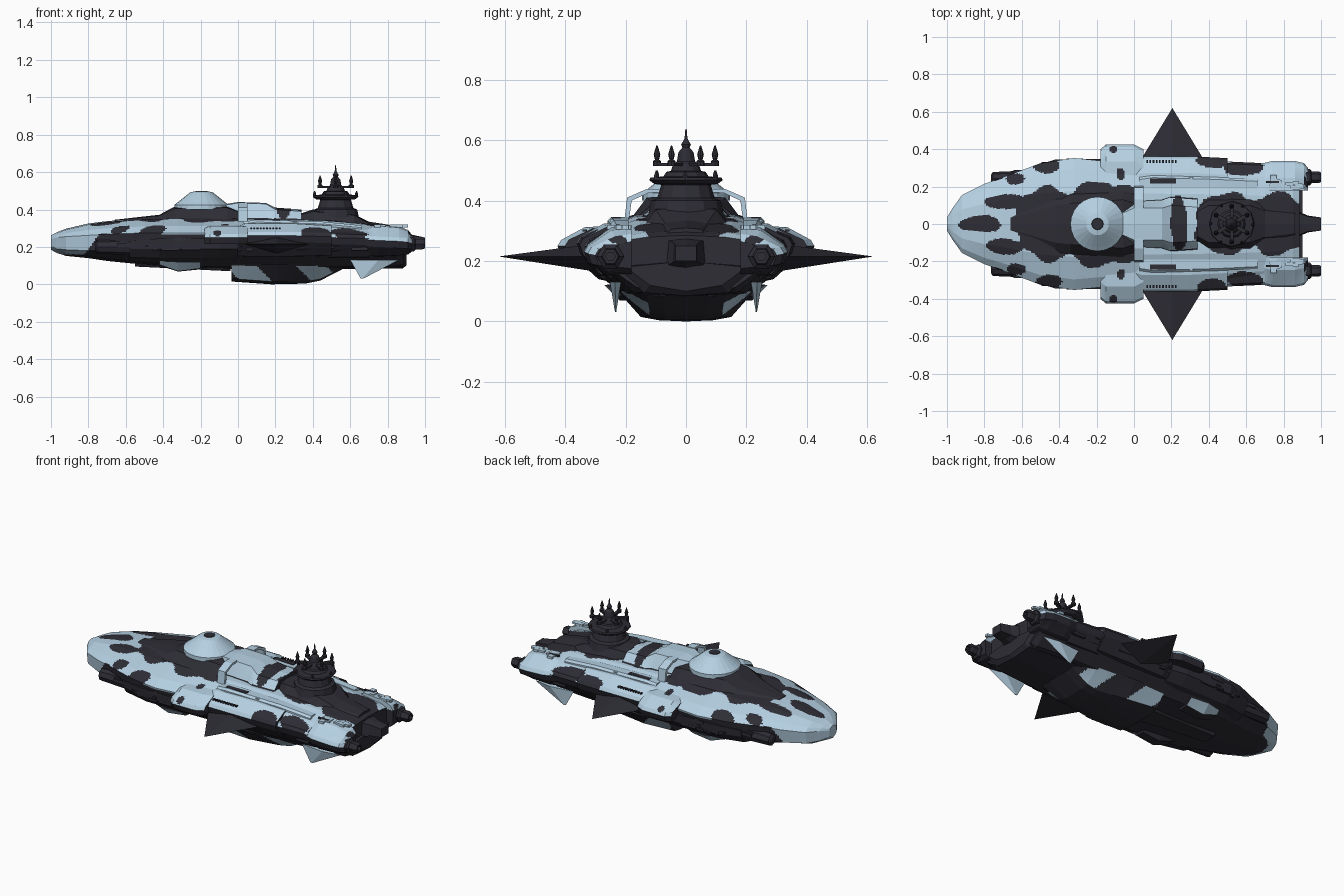
import bpy, bmesh, math, random
from mathutils import Vector, Matrix

if "Cube" in bpy.data.objects:
    bpy.data.objects.remove(bpy.data.objects["Cube"])
random.seed(4)

def material(name, rgb):
    m = bpy.data.materials.new(name)
    m.diffuse_color = (*rgb, 1)
    m.use_nodes = True
    m.node_tree.nodes["Principled BSDF"].inputs["Base Color"].default_value = m.diffuse_color
    return m
MATS = [material("pale_blue", (0.46, 0.63, 0.76)), material("charcoal", (0.027, 0.026, 0.036))]
LIGHT, DARK = 0, 1

def finish(bm, name, paint=DARK):
    bmesh.ops.recalc_face_normals(bm, faces=bm.faces)
    bm.normal_update()
    for f in bm.faces:
        f.material_index = paint(f.calc_center_median(), f.normal) if callable(paint) else paint
    me = bpy.data.meshes.new(name)
    bm.to_mesh(me)
    bm.free()
    for m in MATS:
        me.materials.append(m)
    ob = bpy.data.objects.new(name, me)
    bpy.context.collection.objects.link(ob)
    return ob

def loft(name, stations, paint=DARK, pair=False, step=0.01):
    """Skin cross-sections along x. pair=False: half sections mirrored into one body;
    pair=True: closed sections repeated on both sides."""
    if not callable(paint):
        step = 1
    rings = [p if pair else p + [(-y, z) for y, z in p[-2:0:-1]] for _, p in stations]
    xs = [s[0] for s in stations]
    n = len(rings[0])
    cuts = [max(1, math.ceil(max(math.dist(r[i], r[(i + 1) % n]) for r in rings) / step)) for i in range(n)]
    bm = bmesh.new()
    for side in ((1, -1) if pair else (1,)):
        rows = []
        for k in range(len(xs) - 1):
            m = max(1, math.ceil((xs[k + 1] - xs[k]) / step))
            for j in range(m + (k == len(xs) - 2)):
                t = j / m
                r = [Vector(a).lerp(Vector(b), t) for a, b in zip(rings[k], rings[k + 1])]
                row = []
                for i in range(n):
                    for c in range(cuts[i]):
                        p = r[i].lerp(r[(i + 1) % n], c / cuts[i])
                        row.append(bm.verts.new((xs[k] + t * (xs[k + 1] - xs[k]), side * p.x, p.y)))
                rows.append(row)
        for a, b in zip(rows, rows[1:]):
            for i in range(len(a)):
                j = (i + 1) % len(a)
                bm.faces.new((a[i], a[j], b[j], b[i]))
        bm.faces.new(rows[0])
        bm.faces.new(rows[-1])
    return finish(bm, name, paint)

def box_sec(y0, y1, z0, z1, c=0.012):
    return [(y0, z0), (y1 - c, z0), (y1, z0 + c), (y1, z1 - c), (y1 - c, z1), (y0, z1)]

def side_sec(y1, z0, zm, z1):
    """Sponson section: sloped top and undercut side, widest at height zm."""
    return [(.18, z0), (y1 - .07, z0 + .005), (y1 - .012, zm - .035), (y1, zm), (y1 - .012, zm + .02),
            (y1 - .09, z1 - .008), (.18, z1)]

def add_box(bm, x, y, z, sx, sy, sz):
    bmesh.ops.create_cube(bm, size=1, matrix=Matrix.Translation((x, y, z)) @ Matrix.Diagonal((sx, sy, sz, 1)))

def lathe(bm, profile, cx, cy, sides, axis="z", cz=0):
    rings = []
    for r, h in profile:
        ring = []
        for i in range(sides):
            a = math.tau * i / sides
            u, v = r * math.cos(a), r * math.sin(a)
            ring.append(bm.verts.new((cx + u, cy + v, cz + h) if axis == "z" else (cx + h, cy + u, cz + v)))
        rings.append(ring)
    for a, b in zip(rings, rings[1:]):
        for i in range(sides):
            j = (i + 1) % sides
            bm.faces.new((a[i], a[j], b[j], b[i]))
    bm.faces.new(rings[0])
    bm.faces.new(rings[-1])

# Camouflage: dark patches (x, |y|, radius x, radius y) over a pale upper side
SPOTS = [(-.82, 0, .11, .045), (-.45, 0, .2, .19), (-.69, .12, .11, .04), (-.46, .31, .07, .04),
         (-.63, .24, .05, .03), (-.2, .12, .14, .11), (-.06, .16, .08, .05), (.24, 0, .045, .15),
         (.42, .345, .085, .05), (.59, .30, .1, .045), (.49, 0, .17, .165), (.76, 0, .19, .165),
         (-.11, .40, .02, .02), (-.07, .27, .02, .03)]
def spotted(x, y):
    w = 1 + 0.13 * math.sin(31 * x + 17 * y) + 0.1 * math.sin(47 * y - 23 * x)
    return any(((x - a) / c) ** 2 + ((abs(y) - b) / d) ** 2 < w for a, b, c, d in SPOTS)
def camo(c, n):
    if c.x > 0.885 and n.x > 0.6:
        return DARK
    edge = 0.16 + 0.11 * min(1, max(0, (c.x + 0.82) / 0.08)) if c.x > -0.93 else 0
    return DARK if c.z < edge or spotted(c.x, c.y) else LIGHT
def pod_camo(c, n):
    return DARK if (c.z < 0.262 and n.z < .25) or n.x > 0.8 or spotted(c.x, c.y) else LIGHT

# Main hull: x, half width, top, upper edge, lower edge, bottom
HULL = [(-1, .035, .262, .24, .205, .185), (-.97, .085, .278, .25, .19, .168), (-.92, .155, .297, .255, .185, .152),
        (-.8, .215, .325, .262, .18, .14), (-.7, .25, .338, .268, .18, .125), (-.5, .325, .352, .275, .18, .105),
        (-.32, .353, .358, .275, .18, .09), (-.15, .335, .358, .275, .18, .082), (.1, .325, .355, .27, .18, .08),
        (.5, .315, .345, .265, .18, .08), (.7, .30, .325, .26, .18, .085), (.85, .28, .30, .255, .175, .085),
        (.885, .26, .285, .25, .17, .10)]
loft("main_hull", [(x, [(0, t), (w * .5, t - .006), (w * .84, u + .45 * (t - u)), (w, u), (w * .94, l),
                        (w * .62, b + .012), (0, b)]) for x, w, t, u, l, b in HULL], camo)
def hull_width(x):
    for a, b in zip(HULL, HULL[1:]):
        if a[0] <= x <= b[0]:
            return a[1] + (b[1] - a[1]) * (x - a[0]) / (b[0] - a[0])
    return 0.25

# Side sponsons, shoulder blocks and stern pods
loft("shoulder_blocks", [(-.18, side_sec(.40, .23, .25, .305)), (-.15, side_sec(.425, .22, .25, .32)),
                         (.0, side_sec(.425, .22, .25, .32)), (.05, side_sec(.40, .23, .25, .315))], pod_camo, True)
loft("side_sponsons", [(-.02, side_sec(.34, .15, .25, .315)), (.04, side_sec(.362, .145, .26, .332)),
                       (.3, side_sec(.362, .145, .26, .332)), (.5, side_sec(.352, .15, .255, .32))], pod_camo, True)
loft("deck_rails", [(.03, box_sec(.19, .25, .30, .335)), (.1, box_sec(.19, .26, .30, .345)),
                    (.45, box_sec(.19, .25, .29, .335)), (.66, box_sec(.19, .24, .28, .315))], LIGHT, True)
loft("aft_sponsons", [(.48, side_sec(.335, .14, .25, .31)), (.7, side_sec(.325, .14, .245, .30))], pod_camo, True)
loft("stern_pods", [(.67, side_sec(.32, .15, .24, .295)), (.74, side_sec(.337, .145, .235, .32)),
                    (.86, side_sec(.337, .15, .23, .31)), (.91, side_sec(.325, .16, .225, .29)),
                    (.93, side_sec(.30, .175, .22, .265))], pod_camo, True)
loft("lower_side_belt", [(-.58, [(.2, .13), (.26, .145), (.29, .19), (.295, .23), (.2, .24)]),
                         (-.42, [(.2, .12), (.29, .14), (.34, .19), (.345, .245), (.2, .25)]),
                         (-.1, [(.2, .12), (.29, .14), (.345, .19), (.35, .245), (.2, .25)]),
                         (.0, [(.2, .13), (.28, .145), (.33, .19), (.34, .24), (.2, .25)])], DARK, True)

# Forward deck, superstructure and central block
loft("forward_deck", [(-.66, [(0, .345), (.03, .343), (.05, .32), (0, .32)]),
                      (-.42, [(0, .372), (.10, .367), (.17, .33), (0, .32)]),
                      (-.34, [(0, .415), (.11, .405), (.18, .33), (0, .32)]),
                      (-.06, [(0, .42), (.13, .41), (.19, .33), (0, .32)]),
                      (.0, [(0, .40), (.11, .39), (.18, .33), (0, .32)])], DARK)
loft("central_block", [(-.08, [(0, .427), (.05, .422), (.08, .33), (0, .33)]),
                       (.0, [(0, .44), (.085, .435), (.13, .33), (0, .33)]),
                       (.15, [(0, .435), (.085, .43), (.14, .33), (0, .33)]),
                       (.2, [(0, .41), (.10, .40), (.16, .33), (0, .33)]),
                       (.34, [(0, .40), (.09, .39), (.15, .33), (0, .33)])],
     lambda c, n: DARK if spotted(c.x, c.y) and c.x > .1 or c.z < .352 else LIGHT)
loft("tower_plinth", [(.31, [(0, .37), (.05, .365), (.09, .31), (0, .31)]),
                      (.40, [(0, .40), (.10, .39), (.15, .31), (0, .31)]),
                      (.62, [(0, .375), (.10, .37), (.145, .31), (0, .31)]),
                      (.70, [(0, .335), (.07, .325), (.11, .30), (0, .30)]),
                      (.86, [(0, .31), (.05, .305), (.07, .28), (0, .28)])], DARK)
# Slanted frames beside the superstructure
loft("deck_frames", [(x, [(.205, .325), (.195, .41), (.13, .438), (.08, .438), (.08, .428), (.125, .425),
                          (.18, .40), (.19, .325)]) for x in (.0, .05)], LIGHT, True)

# Dome
bm = bmesh.new()
lathe(bm, [(.145, .40), (.145, .425), (.125, .44), (.06, .492), (.035, .497)], -.195, 0, 24)
finish(bm, "dome", LIGHT)
bm = bmesh.new()
lathe(bm, [(.034, .494), (.03, .5)], -.195, 0, 12)
finish(bm, "dome_cap", DARK)

# Command tower with crown of spires
TX = .522
bm = bmesh.new()
lathe(bm, [(.145, .32), (.125, .355), (.115, .40), (.095, .408), (.082, .452), (.105, .455), (.122, .468),
           (.118, .476), (.075, .48), (.065, .495), (.05, .498), (.042, .52), (.03, .53), (.025, .56),
           (.012, .575), (.016, .585), (.005, .605), (.002, .637)], TX, 0, 12)
finish(bm, "command_tower")
bm = bmesh.new()
for i in range(6):
    a = math.tau * i / 6 + math.pi / 2
    px, py = TX + .096 * math.cos(a), .096 * math.sin(a)
    lathe(bm, [(.014, .515), (.014, .53), (.007, .535), (.011, .553), (.008, .563), (.002, .583)], px, py, 8)
    bmesh.ops.create_cube(bm, size=1, matrix=Matrix.Translation(((px + TX) / 2, py / 2, .52))
                          @ Matrix.Rotation(a, 4, "Z") @ Matrix.Diagonal((.1, .02, .01, 1)))
    lathe(bm, [(.008, .465), (.008, .485), (.002, .5)], TX + .112 * math.cos(a + .5), .112 * math.sin(a + .5), 6)
finish(bm, "tower_spires")

# Keel, with pale side plates by position
def keel_paint(c, n):
    pale = -.02 < c.x + (c.z - .05) < .15 or .36 < c.x + (c.z - .05) < .52
    return LIGHT if pale and abs(n.y) > .3 and c.z < .1 else DARK
loft("keel", [(-.035, [(0, .12), (.22, .105), (.16, .03), (.1, .018), (0, .015)]),
              (.18, [(0, .12), (.23, .105), (.15, .015), (.09, .004), (0, 0)]),
              (.36, [(0, .12), (.22, .105), (.12, .015), (.07, .006), (0, .004)]),
              (.44, [(0, .12), (.21, .105), (.12, .03), (.07, .02), (0, .02)]),
              (.56, [(0, .12), (.18, .105), (.13, .088), (.07, .082), (0, .082)])], keel_paint)
loft("forward_belly_pods", [(-.42, [(.14, .115), (.24, .125), (.22, .105), (.16, .1)]),
                            (-.32, [(.14, .11), (.27, .12), (.22, .07), (.16, .068)]),
                            (-.2, [(.14, .11), (.26, .12), (.22, .085), (.16, .08)])],
     lambda c, n: LIGHT if n.y * c.y > 0 and abs(n.y) > .3 else DARK, True)
loft("belly_spine", [(-.55, [(0, .12), (.06, .12), (.04, .095), (0, .095)]),
                     (-.04, [(0, .1), (.09, .1), (.07, .07), (0, .07)])], DARK)

# Wings and ventral fins
def spikes(name, root, tip, paint):
    bm = bmesh.new()
    for s in (1, -1):
        r = [bm.verts.new((x, s * y, z)) for x, y, z in root]
        t = [bm.verts.new((x, s * y, z)) for x, y, z in tip]
        bm.faces.new(r)
        for i in range(4):
            j = (i + 1) % 4
            bm.faces.new((r[i], r[j], t[j], t[i]) if len(t) > 1 else (r[i], r[j], t[0]))
        if len(t) > 1:
            bm.faces.new(t)
    finish(bm, name, paint)
spikes("wings", [(.01, .3, .215), (.205, .3, .258), (.40, .3, .215), (.205, .3, .165)], [(.205, .62, .215)], DARK)
spikes("ventral_fins", [(.60, .235, .13), (.75, .252, .13), (.86, .235, .13), (.75, .215, .13)],
       [(.655, .233, .032), (.665, .235, .031), (.675, .233, .033), (.665, .231, .031)], LIGHT)

# Engines and bow tubes
bm = bmesh.new()
for s in (1, -1):
    lathe(bm, [(.045, -.16), (.045, -.06), (.032, -.05), (.032, -.015), (.026, 0), (.016, 0), (.016, -.03)],
          1, s * .25, 6, "x", .215)
    lathe(bm, [(.02, -.765), (.036, -.755), (.04, -.66), (.045, -.5), (.03, -.4)], 0, s * .242, 8, "x", .2)
finish(bm, "engines_and_bow_tubes")
loft("central_engine", [(.8, [(0, .29), (.09, .28), (.10, .16), (0, .14)]),
                        (.93, [(0, .265), (.04, .26), (.045, .195), (0, .19)]),
                        (1, [(0, .25), (.035, .25), (.035, .2), (0, .2)])], DARK)
loft("stern_belly", [(.5, [(0, .2), (.26, .18), (.17, .09), (0, .08)]),
                     (.88, [(0, .2), (.24, .18), (.14, .095), (0, .085)]),
                     (.9, [(0, .2), (.2, .18), (.12, .12), (0, .1)])], DARK)

# Dark slots and vents on the decks
bm = bmesh.new()
for s in (1, -1):
    add_box(bm, .155, s * .23, .342, .14, .028, .008)
    for i in range(10):
        add_box(bm, .07 + i * .017, s * .335, .301, .009, .016, .008)
    add_box(bm, .74, s * .225, .317, .07, .012, .008)
finish(bm, "deck_slots")

# Surface plating and low deck fittings
bm, pale = bmesh.new(), bmesh.new()
for i in range(50):
    x = random.uniform(-.7, .84)
    y, z = hull_width(x) * .95, random.uniform(.185, .245)
    l, h = random.uniform(.02, .1), random.uniform(.008, .025)
    for s in (1, -1):
        add_box(bm, x, s * y, z, l, .03, h)
for i in range(16):
    x, y = random.choice([-.15, .08, .28, .74, .8, .86]) + random.uniform(0, .03), random.uniform(.19, .25)
    l, w = random.uniform(.02, .05), random.uniform(.015, .03)
    for s in (1, -1):
        add_box(pale, x, s * y, .33 if 0 < x < .5 else .312, l, w, .014)
finish(bm, "hull_plating", DARK)
finish(pale, "deck_fittings", LIGHT)
